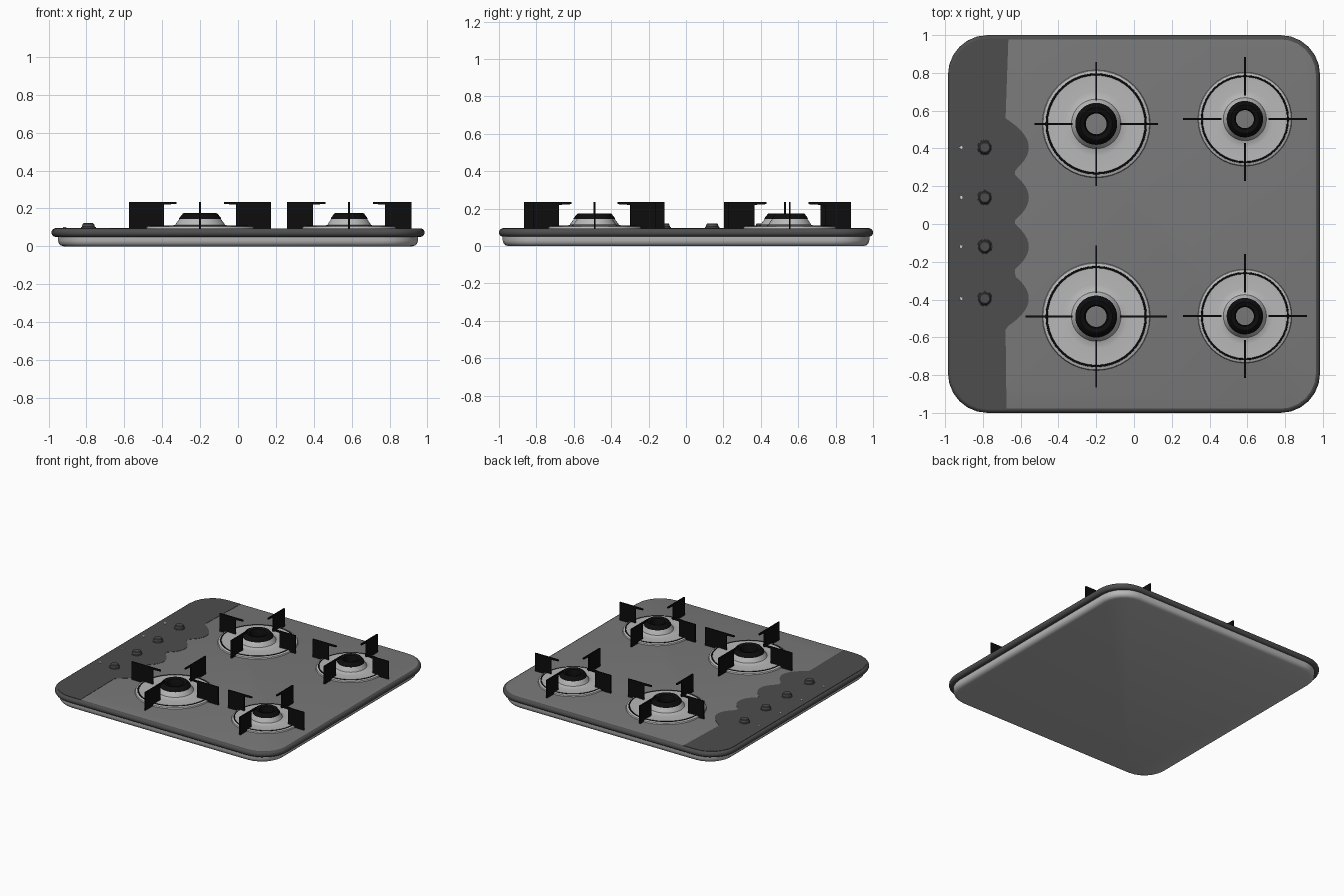
import bpy, bmesh, math
from math import cos, sin, pi

if "Cube" in bpy.data.objects:
    bpy.data.objects.remove(bpy.data.objects["Cube"])


def mat(name, v):
    m = bpy.data.materials.new(name)
    m.diffuse_color = (v, v, v, 1)
    m.use_nodes = True
    m.node_tree.nodes["Principled BSDF"].inputs["Base Color"].default_value = m.diffuse_color
    return m


TOP = mat("mid_grey", 0.19)
DARK = mat("dark_grey", 0.075)
LIGHT = mat("light_grey", 0.48)
BLACK = mat("black", 0.004)
MARK = mat("pale_mark", 0.65)


def finish(name, bm, mats, loc=(0, 0, 0), angle=35):
    bmesh.ops.recalc_face_normals(bm, faces=bm.faces)
    me = bpy.data.meshes.new(name)
    bm.to_mesh(me)
    bm.free()
    for m in mats:
        me.materials.append(m)
    for p in me.polygons:
        p.use_smooth = True
    me.set_sharp_from_angle(angle=math.radians(angle))
    ob = bpy.data.objects.new(name, me)
    ob.location = loc
    bpy.context.collection.objects.link(ob)
    return ob


def rounded_rect(hx, hy, r, n=6):
    pts = []
    for k, (sx, sy) in enumerate([(1, 1), (-1, 1), (-1, -1), (1, -1)]):
        for i in range(n + 1):
            a = (k + i / n) * pi / 2
            pts.append((sx * (hx - r) + r * cos(a), sy * (hy - r) + r * sin(a)))
    return pts


def bridge(bm, a, b, mi=0):
    n = len(a)
    for i in range(n):
        bm.faces.new((a[i], a[(i + 1) % n], b[(i + 1) % n], b[i])).material_index = mi


def loft_slab(name, hx, hy, r, profile, mats):
    """Stack of inset rounded rectangles; the top cap gets the last material."""
    bm = bmesh.new()
    rings = [[bm.verts.new((x, y, z)) for x, y in rounded_rect(hx - d, hy - d, r - d)]
             for d, z in profile]
    for a, b in zip(rings, rings[1:]):
        bridge(bm, a, b)
    bm.faces.new(rings[0][::-1])
    bm.faces.new(rings[-1]).material_index = len(mats) - 1
    return finish(name, bm, mats)


def lathe(name, profile, loc, mats, seg=40, closed=False, idx=None, s=1.0):
    """Spin (radius, z) points about z; s scales radii, idx gives materials per band."""
    bm = bmesh.new()
    rings = [[bm.verts.new((s * r * cos(2 * pi * i / seg), s * r * sin(2 * pi * i / seg), z))
              for i in range(seg)] for r, z in profile]
    pairs = list(zip(rings, rings[1:]))
    if closed:
        pairs.append((rings[-1], rings[0]))
    else:
        bm.faces.new(rings[0][::-1])
        bm.faces.new(rings[-1])
    for k, (a, b) in enumerate(pairs):
        bridge(bm, a, b, idx[k] if idx and k < len(idx) else 0)
    return finish(name, bm, mats, loc)


def extrude_poly(name, pts, vec, mats, loc=(0, 0, 0), rot=0):
    bm = bmesh.new()
    f = bm.faces.new([bm.verts.new(p) for p in pts])
    ext = bmesh.ops.extrude_face_region(bm, geom=[f])["geom"]
    bmesh.ops.translate(bm, vec=vec, verts=[v for v in ext if isinstance(v, bmesh.types.BMVert)])
    ob = finish(name, bm, mats, loc)
    ob.rotation_euler.z = rot
    return ob


# Lower tray and rounded top slab
loft_slab("lower_tray", 0.95, 0.98, 0.19,
          [(0.03, 0), (0.014, 0.005), (0.004, 0.016), (0, 0.03), (0, 0.055)], [LIGHT])
edge = [(0.022 * (1 - cos(a)), 0.0725 + 0.0225 * sin(a))
        for a in [-pi / 2 + pi * i / 8 for i in range(9)]]
loft_slab("top_slab", 0.985, 1.0, 0.21, edge, [DARK, TOP])

# Dark control panel with a scalloped edge round the knobs
KNOB_Y = (0.405, 0.14, -0.12, -0.395)


def scallop(y):
    x = max(-0.557 - 5.2 * (y - k) ** 2 for k in KNOB_Y)
    return max(x, -0.63 if abs(y) < 0.4 else -0.68)


outline = [p for p in rounded_rect(0.967, 0.982, 0.192) if p[0] < 0]
outline += [(-0.675, -0.982)]
outline += [(scallop(y), y) for y in [-0.56 + 1.12 * i / 56 for i in range(57)]]
outline += [(-0.665, 0.982)]
extrude_poly("control_panel", [(x, y, 0.094) for x, y in outline], (0, 0, 0.003), [DARK])

# Knobs and their index marks
for y in KNOB_Y:
    lathe("knob", [(0.04, 0.095), (0.039, 0.101), (0.034, 0.104), (0.03, 0.118),
                   (0.025, 0.122)], (-0.79, y, 0), [DARK], 20)
    lathe("knob_mark", [(0.009, 0.095), (0.008, 0.101)], (-0.915, y, 0), [MARK], 10)

# Burners: dish with black ring, hollow black crown, four grate blades
DISH = [(0.06, 0.094), (0.286, 0.094), (0.282, 0.104), (0.268, 0.108), (0.267, 0.105),
        (0.259, 0.105), (0.257, 0.109), (0.17, 0.106), (0.15, 0.108), (0.131, 0.114),
        (0.128, 0.12), (0.108, 0.146), (0.06, 0.146)]
CROWN = [(0.056, 0.0955), (0.1, 0.14), (0.111, 0.145), (0.11, 0.15), (0.092, 0.172),
         (0.086, 0.175), (0.062, 0.168), (0.055, 0.155)]
BURNERS = [(-0.2, 0.53, 1.0, 0.328), (-0.2, -0.49, 1.0, 0.375),
           (0.587, 0.555, 0.87, 0.328), (0.587, -0.488, 0.87, 0.328)]

for x, y, s, reach in BURNERS:
    lathe("burner_dish", DISH, (x, y, 0), [LIGHT, BLACK], 40, True,
          [0, 0, 0, 1, 1, 1], s)
    lathe("burner_crown", CROWN, (x, y, 0), [BLACK], 40, True, None, s)
    blade = [(reach, 0.095), (reach, 0.235), (0.125, 0.235), (0.125, 0.224),
             (0.19, 0.22), (0.19, 0.095)]
    for k in range(4):
        extrude_poly("grate_blade", [(r, -0.005, z) for r, z in blade], (0, 0.01, 0),
                     [BLACK], (x, y, 0), k * pi / 2)
